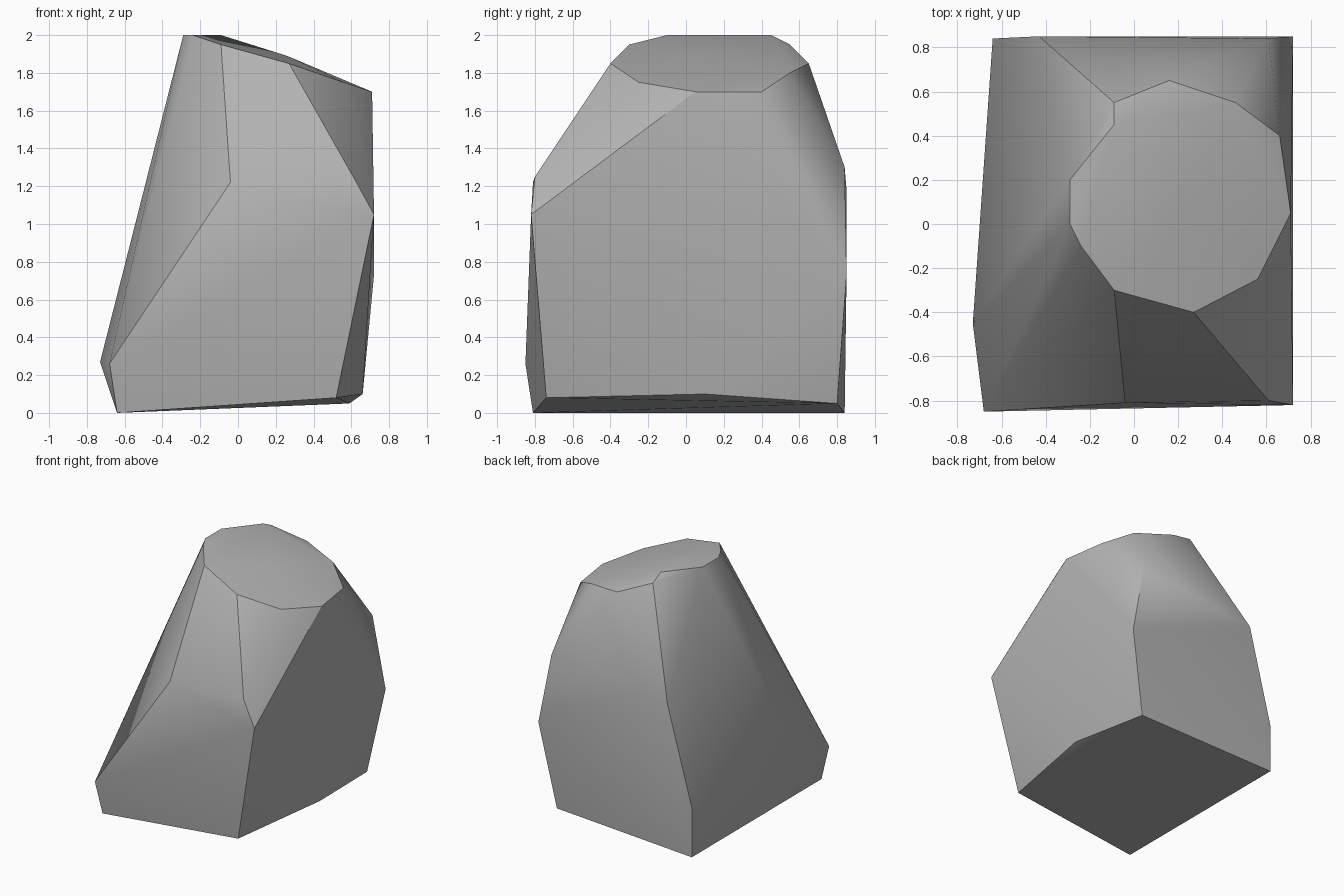
import bpy
import bmesh
import math

# Remove the default cube if it is present
default_cube = bpy.data.objects.get("Cube")
if default_cube:
    bpy.data.objects.remove(default_cube, do_unlink=True)


def make_material(name, colour):
    material = bpy.data.materials.new(name)
    material.use_nodes = True
    material.diffuse_color = colour
    shader = material.node_tree.nodes["Principled BSDF"]
    shader.inputs["Base Color"].default_value = colour
    shader.inputs["Roughness"].default_value = 0.9
    return material


def make_hull(name, corners, material, crease_angle):
    """Wrap a convex faceted stone around the given corner points."""
    mesh = bpy.data.meshes.new(name)
    stone = bpy.data.objects.new(name, mesh)
    bpy.context.collection.objects.link(stone)

    bm = bmesh.new()
    for corner in corners:
        bm.verts.new(corner)
    result = bmesh.ops.convex_hull(bm, input=list(bm.verts))
    unused = [item for item in result["geom_interior"]
              if isinstance(item, bmesh.types.BMVert)]
    bmesh.ops.delete(bm, geom=unused, context="VERTS")
    bmesh.ops.recalc_face_normals(bm, faces=list(bm.faces))
    bm.to_mesh(mesh)
    bm.free()
    mesh.materials.append(material)

    bpy.ops.object.select_all(action="DESELECT")
    stone.select_set(True)
    bpy.context.view_layer.objects.active = stone
    bpy.ops.object.shade_smooth_by_angle(angle=math.radians(crease_angle))
    return stone


# Sloping flat top, walked around its rim, then its slight crown
top_rim = [
    (-.29, .2, 2), (-.29, 0, 2), (-.24, -.1, 2), (-.09, -.3, 1.95),
    (.27, -.4, 1.85), (.56, -.25, 1.75), (.71, .05, 1.7), (.66, .4, 1.7),
    (.46, .55, 1.8), (.16, .65, 1.85), (-.09, .55, 1.95), (-.09, .45, 2),
]
crown = [(.26, .1, 1.89)]

# Shoulder corners, where the walls break towards the top
shoulders = [
    (-.04, -.81, 1.22), (.61, -.8, 1.25), (.72, -.82, 1.05),
    (.72, .85, .73), (.61, .84, 1.3), (-.43, .85, 1.18),
]

# Low bulge along the leaning side
bulge = [(-.68, -.85, .26), (-.73, -.45, .27), (-.64, .84, .4)]

# Underside, tilted up slightly towards one side
base = [
    (-.64, -.81, 0), (.52, -.74, .08), (.66, .1, .1),
    (.59, .8, .05), (-.64, .84, 0),
]

stone_grey = make_material("stone grey", (.45, .45, .45, 1))
make_hull("boulder", top_rim + crown + shoulders + bulge + base,
          stone_grey, crease_angle=30)
